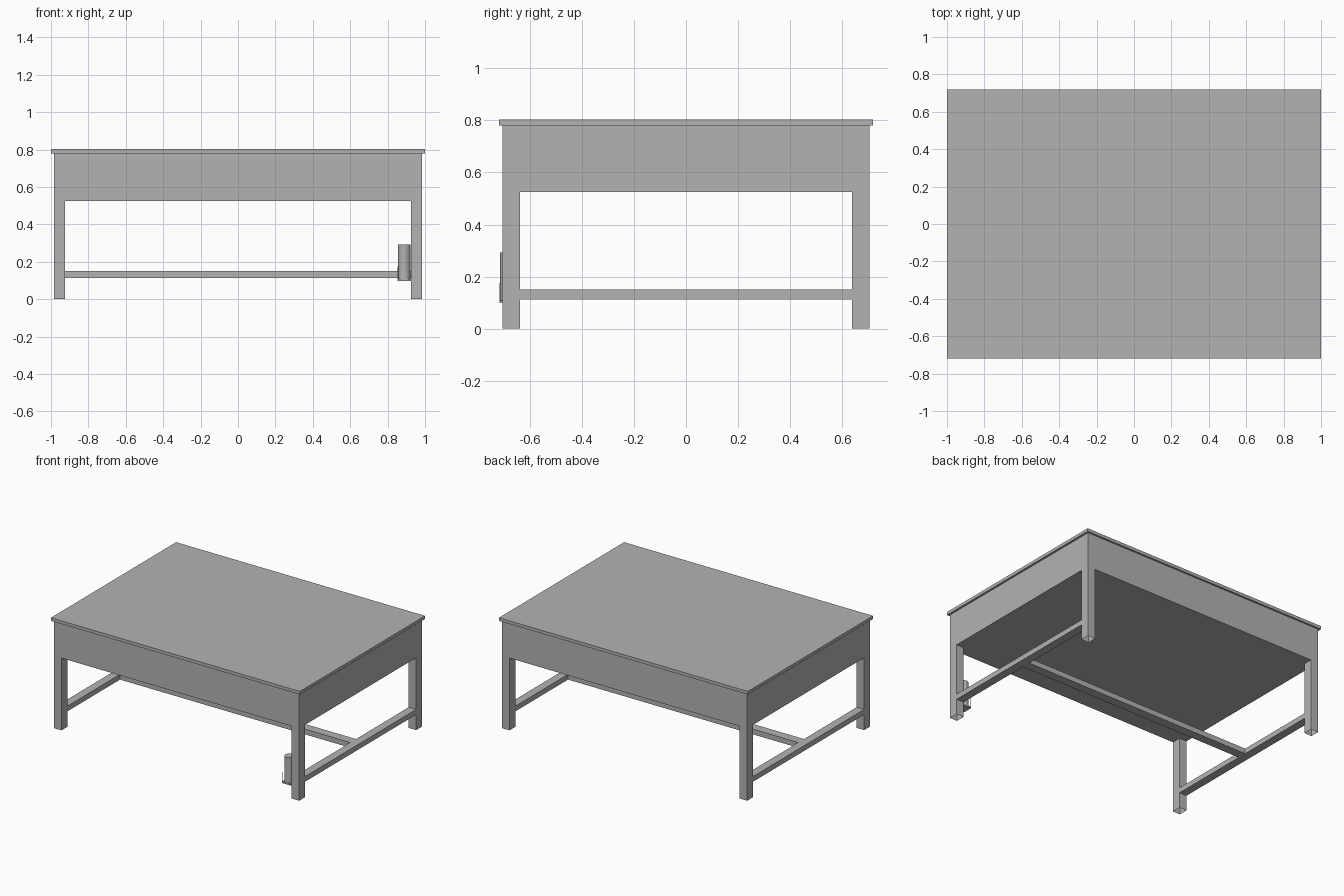
import bpy
import bmesh
from mathutils import Vector

cube = bpy.data.objects.get("Cube")
if cube:
    bpy.data.objects.remove(cube, do_unlink=True)

grey = bpy.data.materials.new("plain grey")
grey.use_nodes = True
colour = (0.45, 0.45, 0.45, 1)
grey.diffuse_color = colour
grey.node_tree.nodes["Principled BSDF"].inputs["Base Color"].default_value = colour


def finish(name, bm):
    mesh = bpy.data.meshes.new(name)
    bm.to_mesh(mesh)
    bm.free()
    mesh.materials.append(grey)
    obj = bpy.data.objects.new(name, mesh)
    bpy.context.collection.objects.link(obj)
    return obj


def box(name, x, y, z, open_bottom=False):
    """Box spanning the (low, high) range on each axis."""
    bm = bmesh.new()
    bmesh.ops.create_cube(bm, size=1)
    low, high = (Vector(corner) for corner in zip(x, y, z))
    for v in bm.verts:
        v.co = (low + high) / 2 + v.co * (high - low)
    if open_bottom:
        bm.normal_update()
        bottom = [f for f in bm.faces if f.normal.z < -0.9]
        bmesh.ops.delete(bm, geom=bottom, context="FACES_ONLY")
    return finish(name, bm)


def span(a, b, sign):
    return tuple(sorted((a * sign, b * sign)))


# Table top and deep closed body
EDGE_X, EDGE_Y = 0.985, 0.705
INNER_X, INNER_Y = 0.925, 0.638
BODY_LOW, BODY_TOP = 0.525, 0.78
RAIL_Z = (0.112, 0.15)
box("table_top", (-1, 1), (-0.718, 0.718), (BODY_TOP, 0.803))
box("table_body", (-EDGE_X, EDGE_X), (-EDGE_Y, EDGE_Y), (BODY_LOW, BODY_TOP))

# Hollow legs and side rails flush with them
for sx, side in ((1, "left"), (-1, "right")):
    leg_x = span(INNER_X, EDGE_X, sx)
    for sy, end in ((-1, "front"), (1, "back")):
        box(f"{end}_{side}_leg", leg_x, span(INNER_Y, EDGE_Y, sy),
            (0, BODY_LOW), open_bottom=True)
    box(f"{side}_rail", leg_x, (-INNER_Y, INNER_Y), RAIL_Z)

# Middle rail joining the side rails
box("middle_rail", (-INNER_X, INNER_X), (-0.033, 0.033), RAIL_Z)

# Canister beside the front left leg
bm = bmesh.new()
bmesh.ops.create_cone(bm, cap_ends=True, segments=32, radius1=0.033,
                      radius2=0.033, depth=0.185)
bmesh.ops.translate(bm, verts=bm.verts, vec=(0.889, -0.681, 0.2))
for f in bm.faces:
    f.smooth = abs(f.normal.z) < 0.5
for e in bm.edges:
    e.smooth = all(f.smooth for f in e.link_faces)
finish("canister", bm)

# Holder: base plate with thin corner posts
box("holder_base", (0.853, INNER_X), (-0.716, -0.646), (0.098, 0.108))
for y, end in ((-0.716, "front"), (-0.649, "back")):
    box(f"holder_{end}_post", (0.853, 0.857), (y, y + 0.003), (0.098, 0.175))
